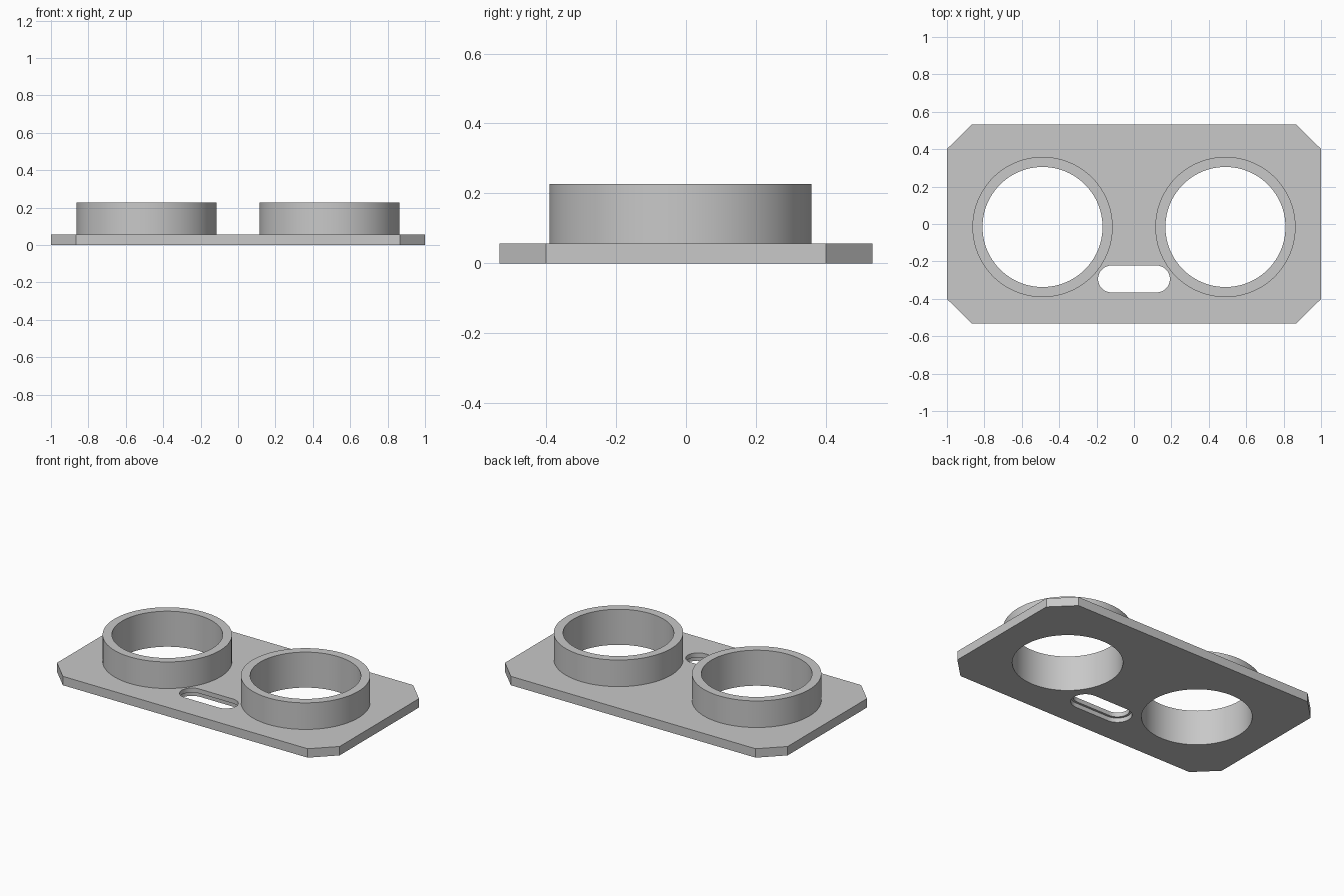
import bpy, bmesh
from math import cos, sin, pi, radians

if "Cube" in bpy.data.objects:
    bpy.data.objects.remove(bpy.data.objects["Cube"])

PLATE_TOP, RING_TOP = 0.057, 0.227
RING_X, RING_Y, OUTER_R, INNER_R = 0.489, -0.016, 0.375, 0.321
SLOT_Y, SLOT_HALF, SLOT_R, RECESS = -0.294, 0.12, 0.072, 0.014
SEGMENTS = 96

grey = bpy.data.materials.new("plain grey")
grey.use_nodes = True
colour = (0.58, 0.58, 0.58, 1)
grey.diffuse_color = colour
grey.node_tree.nodes["Principled BSDF"].inputs["Base Color"].default_value = colour


def make_object(name, bm):
    bmesh.ops.recalc_face_normals(bm, faces=bm.faces)
    mesh = bpy.data.meshes.new(name)
    bm.to_mesh(mesh)
    bm.free()
    mesh.materials.append(grey)
    obj = bpy.data.objects.new(name, mesh)
    bpy.context.collection.objects.link(obj)
    return obj


def prism(name, outline, bottom, top):
    bm = bmesh.new()
    face = bm.faces.new([bm.verts.new((x, y, bottom)) for x, y in outline])
    extruded = bmesh.ops.extrude_face_region(bm, geom=[face])["geom"]
    verts = [v for v in extruded if isinstance(v, bmesh.types.BMVert)]
    bmesh.ops.translate(bm, vec=(0, 0, top - bottom), verts=verts)
    return make_object(name, bm)


def circle(cx, cy, r):
    steps = [2 * pi * i / SEGMENTS for i in range(SEGMENTS)]
    return [(cx + r * cos(a), cy + r * sin(a)) for a in steps]


def stadium(r):
    points = []
    for side in (1, -1):
        for i in range(25):
            a = -pi / 2 + pi * i / 24
            points.append((side * (SLOT_HALF + r * cos(a)), SLOT_Y + side * r * sin(a)))
    return points


def select_only(obj):
    bpy.ops.object.select_all(action="DESELECT")
    obj.select_set(True)
    bpy.context.view_layer.objects.active = obj


def smooth(obj):
    select_only(obj)
    bpy.ops.object.shade_smooth_by_angle(angle=radians(30))


# Base plate with clipped corners
corners = [(0.866, 0.533), (1, 0.401)]
right = corners + [(x, -y) for x, y in reversed(corners)]
plate = prism("base_plate", right + [(-x, y) for x, y in reversed(right)], 0, PLATE_TOP)

# Round bores, the slot, and its wider recess underneath
cutters = [prism("bore_cutter", circle(s * RING_X, RING_Y, INNER_R), -1, 1) for s in (-1, 1)]
cutters.append(prism("slot_cutter", stadium(SLOT_R), -1, 1))
cutters.append(prism("recess_cutter", stadium(SLOT_R + RECESS), -1, PLATE_TOP / 2))
select_only(plate)
for cutter in cutters:
    cutter.hide_render = True
    cut = plate.modifiers.new("cut", "BOOLEAN")
    cut.operation, cut.solver, cut.object = "DIFFERENCE", "EXACT", cutter
    bpy.ops.object.modifier_apply(modifier=cut.name)
for cutter in cutters:
    bpy.data.objects.remove(cutter)
smooth(plate)

# Upright collars around the bores, open where they meet the plate
profile = [(OUTER_R, PLATE_TOP), (OUTER_R, RING_TOP), (INNER_R, RING_TOP), (INNER_R, PLATE_TOP)]
for name, side in (("right_ring", -1), ("left_ring", 1)):
    bm = bmesh.new()
    loops = [[bm.verts.new((x, y, z)) for x, y in circle(side * RING_X, RING_Y, r)]
             for r, z in profile]
    for low, high in zip(loops, loops[1:]):
        for i in range(SEGMENTS):
            j = (i + 1) % SEGMENTS
            bm.faces.new((low[i], low[j], high[j], high[i]))
    smooth(make_object(name, bm))
